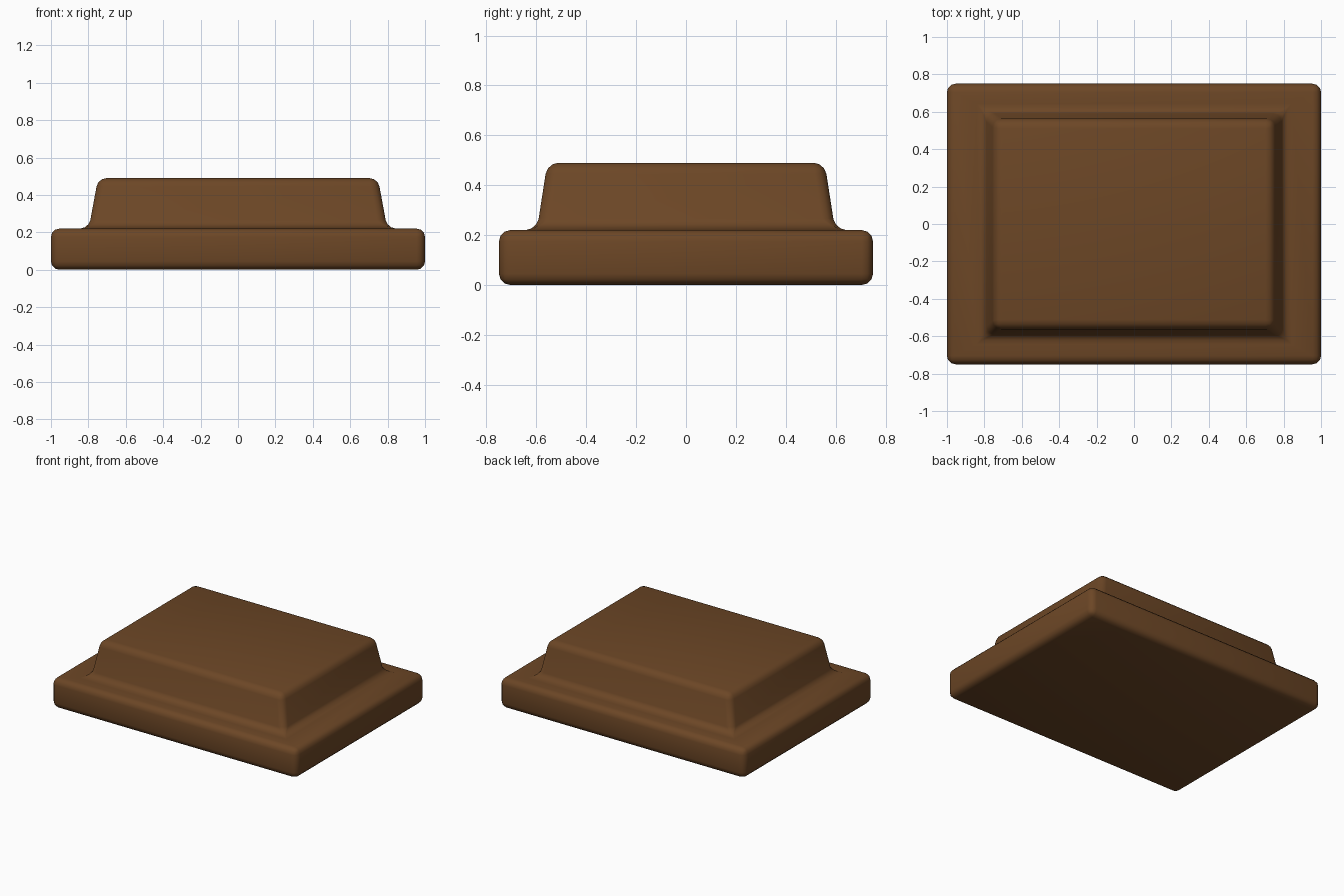
import bpy, bmesh

if "Cube" in bpy.data.objects:
    bpy.data.objects.remove(bpy.data.objects["Cube"])

# One brown material
brown = bpy.data.materials.new("brown")
brown.diffuse_color = (0.15, 0.062, 0.019, 1)
brown.use_nodes = True
brown.node_tree.nodes["Principled BSDF"].inputs["Base Color"].default_value = brown.diffuse_color

# Stepped block: rectangular plinth with an inset, tapering raised top
rings = [(1.0, 0.75, 0.0), (1.0, 0.75, 0.22),      # plinth
         (0.798, 0.598, 0.22), (0.748, 0.556, 0.49)]  # raised top
bm = bmesh.new()
loops = [[bm.verts.new((sx * x, sy * y, z))
          for sx, sy in ((-1, -1), (1, -1), (1, 1), (-1, 1))]
         for x, y, z in rings]
for a, b in zip(loops, loops[1:]):
    for i in range(4):
        j = (i + 1) % 4
        bm.faces.new((a[i], a[j], b[j], b[i]))
bm.faces.new(loops[0][::-1])
bm.faces.new(loops[-1])
bmesh.ops.recalc_face_normals(bm, faces=bm.faces)

# Round every real edge, including the inner step
edges = [e for e in bm.edges if e.calc_face_angle() > 0.5]
bmesh.ops.bevel(bm, geom=edges, offset=0.045, offset_type='OFFSET',
                segments=3, profile=0.5, affect='EDGES', clamp_overlap=True)
for f in bm.faces:
    f.smooth = True
mesh = bpy.data.meshes.new("stepped_block")
bm.to_mesh(mesh)
bm.free()
mesh.materials.append(brown)
block = bpy.data.objects.new("stepped_block", mesh)
bpy.context.collection.objects.link(block)
